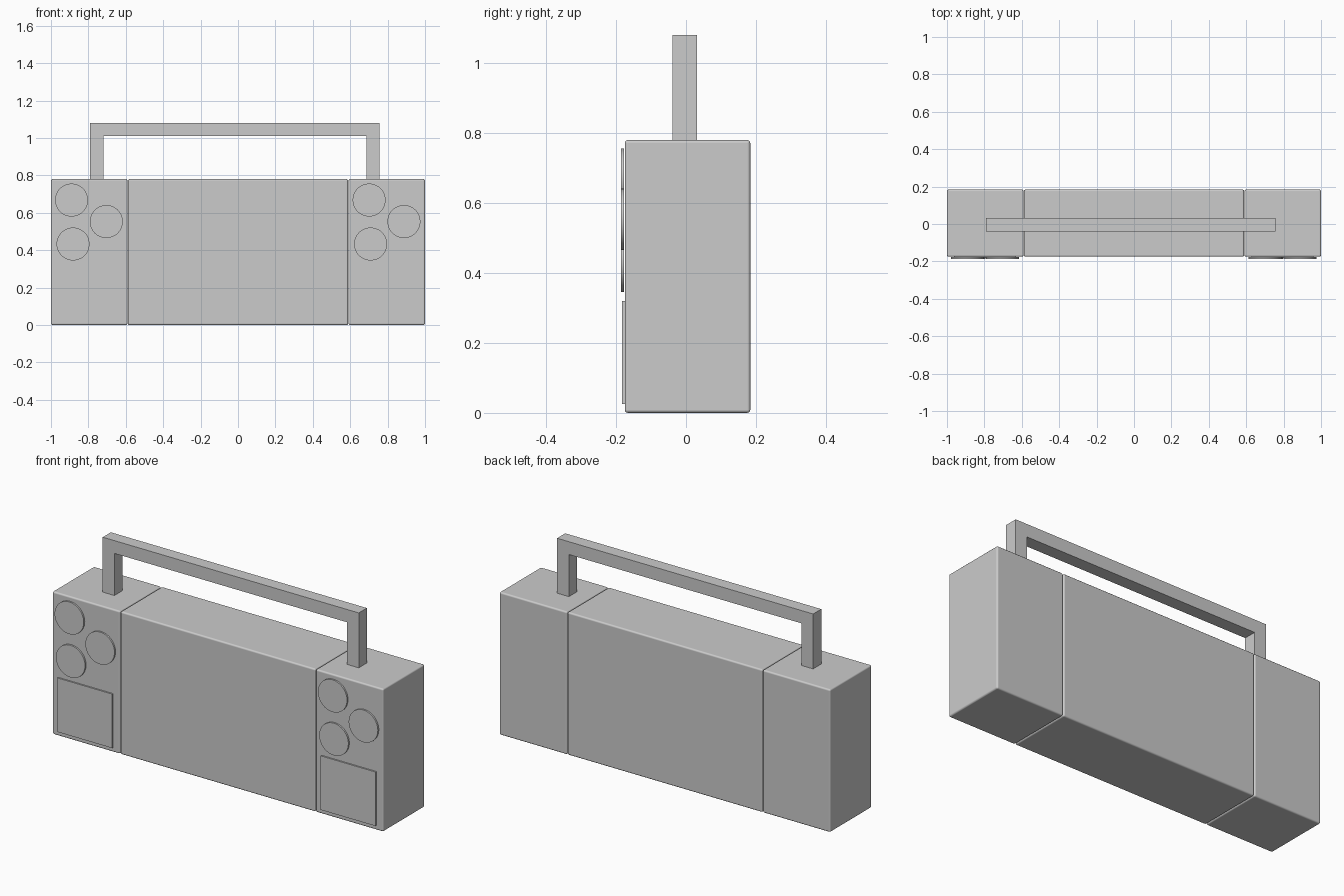
import bpy, bmesh
from math import pi
from mathutils import Matrix

if "Cube" in bpy.data.objects:
    bpy.data.objects.remove(bpy.data.objects["Cube"])

FRONT = -0.175


def finish(name, bm, bevel=0.0, segments=3):
    bmesh.ops.recalc_face_normals(bm, faces=bm.faces[:])
    mesh = bpy.data.meshes.new(name)
    bm.to_mesh(mesh)
    bm.free()
    ob = bpy.data.objects.new(name, mesh)
    bpy.context.collection.objects.link(ob)
    if bevel:
        mod = ob.modifiers.new("Bevel", 'BEVEL')
        mod.width = bevel
        mod.segments = segments
        for p in mesh.polygons:
            p.use_smooth = True
        mod.harden_normals = True
    return ob


def box(name, lo, hi, bevel=0.0):
    bm = bmesh.new()
    bmesh.ops.create_cube(bm, size=1)
    for v in bm.verts:
        v.co = [lo[i] + (v.co[i] + 0.5) * (hi[i] - lo[i]) for i in range(3)]
    return finish(name, bm, bevel)


def disc(name, x, z, radius=0.088):
    bm = bmesh.new()
    bmesh.ops.create_cone(bm, cap_ends=True, segments=48, radius1=radius,
                          radius2=radius, depth=0.009,
                          matrix=Matrix.Translation((x, -0.1815, z)) @ Matrix.Rotation(pi / 2, 4, 'X'))
    ob = finish(name, bm)
    bpy.context.view_layer.objects.active = ob
    ob.select_set(True)
    bpy.ops.object.shade_smooth_by_angle()
    ob.select_set(False)


# Case: centre section and two speaker cabinets
for name, x0, x1 in (("left_cabinet", -1.0, -0.591),
                     ("centre_case", -0.589, 0.589),
                     ("right_cabinet", 0.591, 1.0)):
    box(name, (x0, FRONT, 0), (x1, 0.184, 0.78), 0.009)

# Speaker discs and lower panels; the right set repeats the left one, shifted
for side, x in (("left", 0.0), ("right", 1.591)):
    for i, (dx, dz) in enumerate(((-0.89, 0.668), (-0.704, 0.553), (-0.882, 0.433))):
        disc(f"{side}_speaker_{i + 1}", x + dx, dz)
    box(f"{side}_panel", (x - 0.963, -0.183, 0.025), (x - 0.632, FRONT + 0.004, 0.32))

# Handle: one extruded arch outline
outline = [(-0.79, 0.775), (-0.79, 1.08), (0.757, 1.08), (0.757, 0.775),
           (0.686, 0.775), (0.686, 1.01), (-0.72, 1.01), (-0.72, 0.775)]
bm = bmesh.new()
face = bm.faces.new([bm.verts.new((x, -0.039, z)) for x, z in outline])
ext = bmesh.ops.extrude_face_region(bm, geom=[face])
bmesh.ops.translate(bm, vec=(0, 0.07, 0),
                    verts=[g for g in ext["geom"] if isinstance(g, bmesh.types.BMVert)])
finish("carry_handle", bm)
